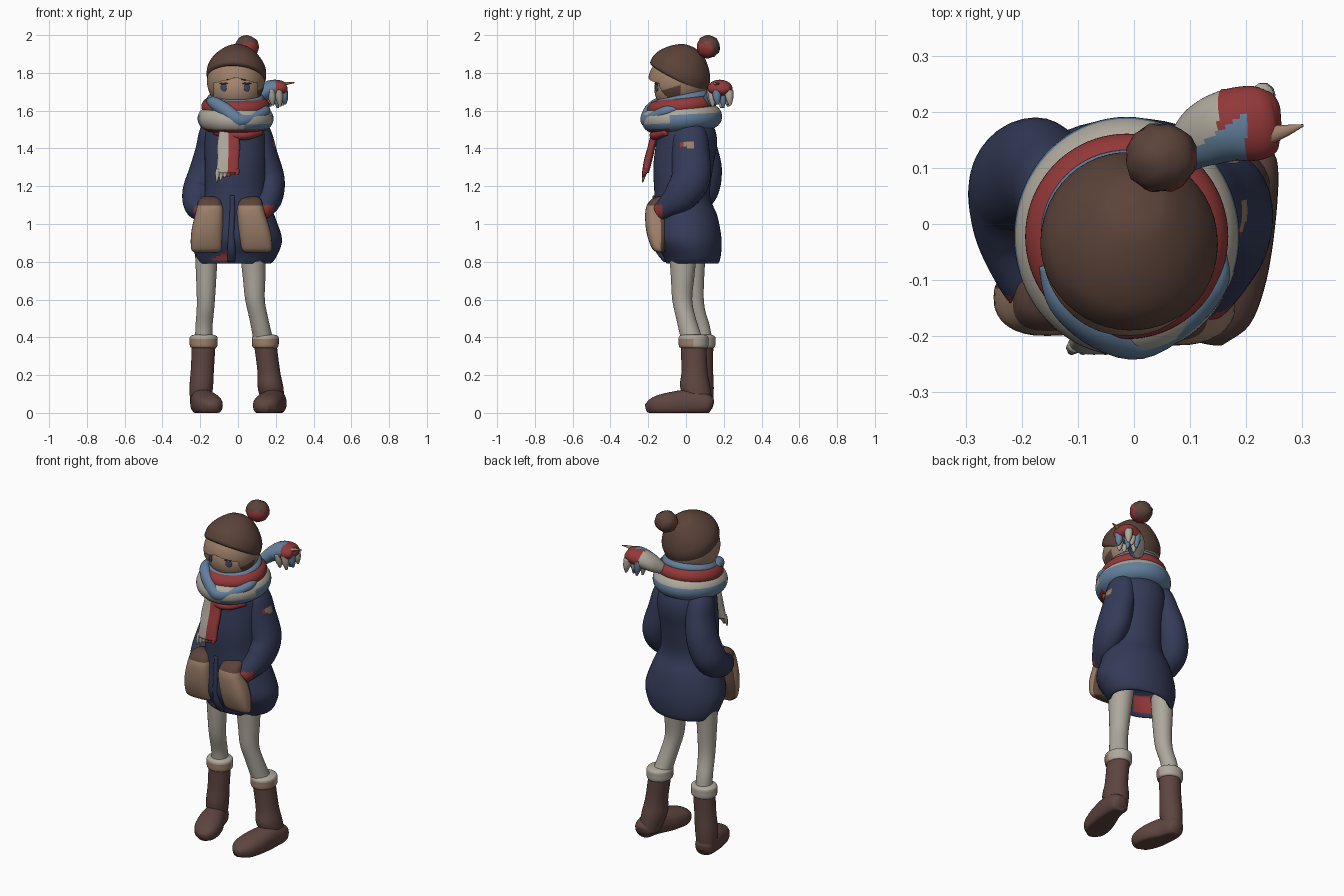
import bpy, bmesh, math, random
from mathutils import Vector, Matrix

random.seed(4)
if "Cube" in bpy.data.objects:
    bpy.data.objects.remove(bpy.data.objects["Cube"], do_unlink=True)


def make_material(name, rgb):
    """Flat colour from 0-255 display values."""
    lin = [((c / 255 + 0.055) / 1.055) ** 2.4 for c in rgb]
    m = bpy.data.materials.new(name)
    m.use_nodes = True
    m.diffuse_color = (*lin, 1)
    m.node_tree.nodes["Principled BSDF"].inputs["Base Color"].default_value = (*lin, 1)
    return m


brown = make_material("dark brown", (91, 67, 57))
boot_brown = make_material("boot brown", (94, 69, 63))
navy = make_material("navy", (52, 59, 88))
cream = make_material("grey cream", (174, 168, 156))
red = make_material("red", (147, 56, 56))
blue = make_material("soft blue", (99, 128, 157))
tan = make_material("tan", (158, 128, 106))
skin = make_material("skin", (165, 133, 111))
eye_blue = make_material("eye blue", (66, 72, 108))


def finish(name, bm, mats, rule=None):
    """Turn a bmesh into a smooth object; rule(centre, normal) picks the material."""
    bmesh.ops.recalc_face_normals(bm, faces=bm.faces)
    for f in bm.faces:
        f.smooth = True
        if rule:
            f.material_index = mats.index(rule(f.calc_center_median(), f.normal))
    me = bpy.data.meshes.new(name)
    bm.to_mesh(me)
    bm.free()
    for m in mats:
        me.materials.append(m)
    ob = bpy.data.objects.new(name, me)
    bpy.context.collection.objects.link(ob)
    return ob


def smooth_path(pts, closed, steps):
    """Catmull-Rom through points that also carry their two radii."""
    n, out = len(pts), []
    get = (lambda i: pts[i % n]) if closed else (lambda i: pts[min(max(i, 0), n - 1)])
    for i in range(n if closed else n - 1):
        for s in range(steps):
            t = s / steps
            out.append([0.5 * (2 * b + (c - a) * t + (2 * a - 5 * b + 4 * c - d) * t * t
                               + (3 * b - a - 3 * c + d) * t ** 3)
                        for a, b, c, d in zip(get(i - 1), get(i), get(i + 1), get(i + 2))])
    return out if closed else out + [list(pts[-1])]


def sweep(name, pts, mats, rule=None, ref="X", flat=False, closed=False,
          square=1.0, sides=32, steps=5):
    """Elliptical rings along a path; flat keeps every ring level."""
    path = smooth_path(pts, closed, steps)
    pos = [Vector(p[:3]) for p in path]
    n = len(pos)
    axis = Vector([float(ref == k) for k in "XYZ"])
    bm, rings = bmesh.new(), []
    for i, p in enumerate(path):
        nxt = pos[(i + 1) % n] if closed else pos[min(i + 1, n - 1)]
        prv = pos[i - 1] if closed else pos[max(i - 1, 0)]
        t = Vector((0, 0, 1)) if flat else (nxt - prv).normalized()
        u = (axis - t * axis.dot(t)).normalized()
        v = t.cross(u)
        ring = []
        for k in range(sides):
            a = 2 * math.pi * k / sides
            c, s = [math.copysign(abs(q) ** square, q) for q in (math.cos(a), math.sin(a))]
            co = pos[i] + u * c * max(p[3], .001) + v * s * max(p[4], .001)
            co.z = max(co.z, 0)
            ring.append(bm.verts.new(co))
        rings.append(ring)
    for i in range(n if closed else n - 1):
        a, b = rings[i], rings[(i + 1) % n]
        for k in range(sides):
            j = (k + 1) % sides
            bm.faces.new((a[k], a[j], b[j], b[k]))
    if not closed:
        bm.faces.new(rings[0])
        bm.faces.new(rings[-1])
    return finish(name, bm, mats if isinstance(mats, list) else [mats], rule)


def ball(name, centre, radii, mats, rule=None, jitter=0, cut=None, detail=4):
    bm = bmesh.new()
    bmesh.ops.create_icosphere(bm, subdivisions=detail, radius=1)
    for v in bm.verts:
        v.co *= 1 + random.uniform(-jitter, jitter)
    bmesh.ops.transform(bm, matrix=Matrix.Translation(centre) @ Matrix.Diagonal((*radii, 1)), verts=bm.verts)
    if cut:
        gone = [f for f in bm.faces if cut(f.calc_center_median())]
        bmesh.ops.delete(bm, geom=gone, context="FACES")
    return finish(name, bm, mats, rule)


# Legs, boots and fur cuffs
def leg_and_boot(side, leg, shaft, foot):
    sweep(side + "_leg", leg, cream, flat=True)
    sweep(side + "_boot_shaft", shaft, boot_brown, flat=True)
    sweep(side + "_boot_foot", foot, boot_brown, square=.85)
    x, y, z, rx, ry = shaft[-1]
    cuff = [(x, y, z + h, rx + r, ry + r) for h, r in
            ((-.02, -.01), (-.01, .008), (.02, .011), (.045, .008), (.055, -.015))]
    sweep(side + "_boot_cuff", cuff, [tan, cream],
          lambda c, n: tan if c.y < y and c.z < z + .03 else cream, flat=True)


leg_and_boot("left",
             [(.077, -.015, .88, .07, .076), (.085, -.018, .72, .06, .062), (.09, -.02, .6, .052, .053),
              (.11, 0, .5, .05, .052), (.14, .04, .36, .053, .06)],
             [(.19, .08, .03, .056, .062), (.173, .05, .13, .068, .08), (.163, .045, .22, .06, .069),
              (.145, .04, .36, .06, .068)],
             [(.207, .142, .04, .02, .02), (.205, .12, .045, .05, .05), (.193, .03, .055, .062, .068),
              (.165, -.08, .045, .074, .065), (.143, -.165, .035, .065, .05), (.135, -.21, .025, .025, .022)])
leg_and_boot("right",
             [(-.167, .04, .88, .062, .066), (-.17, .045, .6, .048, .049), (-.18, .08, .46, .045, .046),
              (-.182, .09, .38, .046, .05)],
             [(-.2, .09, .03, .05, .052), (-.195, .083, .13, .062, .064), (-.188, .085, .24, .061, .058),
              (-.182, .087, .36, .063, .058)],
             [(-.203, .142, .04, .02, .02), (-.2, .12, .045, .05, .05), (-.188, .04, .055, .064, .068),
              (-.16, -.05, .045, .075, .06), (-.14, -.115, .035, .06, .046), (-.135, -.15, .025, .025, .022)])


# Coat: starts inside the hem, rolls outwards and rises to the collar
def coat_rule(c, n):
    inside = .81 < c.z < .9 and math.hypot(c.x + .015, c.y - .03) < .165 and n.z < .1
    return red if inside and c.y < .01 and -.16 < c.x < -.05 else navy


sweep("coat_body",
      [(-.015, .03, .9, .12, .09), (-.015, .032, .82, .165, .11), (-.015, .034, .79, .185, .134),
       (-.01, .032, .83, .215, .152), (-.005, .01, .92, .238, .178), (-.01, .0, 1.04, .205, .167),
       (-.01, -.02, 1.15, .168, .147), (-.01, -.015, 1.3, .165, .158), (-.01, .002, 1.42, .168, .162),
       (-.01, 0, 1.51, .155, .15), (-.01, -.01, 1.6, .1, .1)],
      [navy, red], coat_rule, flat=True, sides=48)


# Sleeves with a little red cuff; the left one carries a small badge
def sleeve_rule(c, n):
    if c.y < -.125 and c.z < 1.1:
        return red
    if 1.405 < c.z < 1.435 and abs(c.y - .005) < .035 and n.x > .6:
        return red if c.y < -.02 else tan
    return navy


sweep("left_sleeve",
      [(.09, .01, 1.54, .05, .06), (.11, .02, 1.47, .07, .09), (.13, .025, 1.37, .078, .1),
       (.163, .025, 1.24, .083, .103), (.165, -.03, 1.15, .074, .09), (.14, -.1, 1.09, .058, .06),
       (.12, -.14, 1.06, .045, .045)],
      [navy, red, tan], sleeve_rule, steps=8)
sweep("right_sleeve",
      [(-.11, .03, 1.54, .05, .06), (-.135, .05, 1.48, .07, .085), (-.148, .075, 1.39, .077, .092),
       (-.175, .09, 1.28, .083, .1), (-.208, .07, 1.17, .086, .095), (-.21, -.01, 1.1, .075, .075),
       (-.185, -.1, 1.07, .055, .055), (-.16, -.13, 1.05, .045, .045)],
      [navy, red, tan], sleeve_rule, steps=8)


# Bulging pockets with brown tops and backs
def pocket(side, bottom_x, mid_x, top_x, y):
    sweep(side + "_pocket",
          [(bottom_x, y + .015, .85, .06, .02), (bottom_x, y, .87, .08, .035),
           (mid_x, y - .005, .96, .084, .06), (top_x, y - .01, 1.07, .072, .06),
           (top_x, y, 1.125, .058, .045), (top_x, y + .015, 1.145, .035, .02)],
          [tan, brown], lambda c, n: brown if c.z > 1.095 or c.y > y + .01 else tan,
          flat=True, square=.72)


pocket("left", .1, .088, .067, -.145)
pocket("right", -.168, -.163, -.15, -.128)
# Front closure ridge
sweep("coat_placket", [(-.035, -.1, .8, .02, .02), (-.035, -.145, .86, .022, .018),
                       (-.035, -.165, .95, .016, .012), (-.03, -.167, 1.06, .014, .012),
                       (-.03, -.166, 1.15, .012, .01)], navy, flat=True)

# Tilted hat axis, head, hair cap with an open face, eyes and brows
up = Vector((.07, .39, .92)).normalized()
brim = Vector((-.01, -.043, 1.778))
head = (-.012, -.03, 1.715)


def hair_cut(c):
    across = abs(c.x + .012)
    face_gap = c.y < -.1 and across < .115 and c.z < 1.775 - across * .25
    return face_gap or (c - brim).dot(up) > .02


ball("face", head, (.138, .138, .13), [skin])
ball("hair", (-.012, -.04, 1.755), (.152, .16, .15), [tan, brown],
     lambda c, n: brown if c.x > .08 and -.125 < c.y < -.03 and c.z < 1.745 + c.y * .3 else tan,
     cut=hair_cut, detail=6)
for side, x in (("right", -.076), ("left", .047)):
    dx = (x - head[0]) / .138
    y = head[1] - .138 * math.sqrt(1 - dx * dx)
    turn = Matrix.Translation((x, y, 1.722)) @ Matrix.Rotation(math.asin(dx), 4, "Z")
    for part, z, radii, mat in (("eye", 0, (.018, .004, .021), eye_blue),
                                ("lash", .022, (.026, .004, .005), brown),
                                ("brow", .043, (.032, .007, .005), brown)):
        ob = ball(side + "_" + part, (0, -.001, z), radii, [mat], detail=3)
        ob.matrix_world = turn

# Knitted hat leaning back to a rounded point, with a pompom
lean = Vector((.02, .92, -.39))
hat = []
for t, r in ((-.01, .14), (-.008, .158), (.008, .168), (.055, .163), (.1, .137), (.14, .098), (.168, .055), (.178, .002)):
    hat.append((*(brim + up * t + lean * t * .09), r * .94, r))
sweep("hat", hat, brown, sides=48)
ball("hat_pompom", (.048, .118, 1.938), (.064, .062, .06), [brown, red],
     lambda c, n: red if n.y < .25 and n.z < .3 else brown, jitter=.05, detail=3)


# Scarf: stacked rolls striped along their length
def roll(name, height, slope, rx, ry, thick, tall, mats, rule=None):
    pts = []
    for k in range(16):
        a = 2 * math.pi * k / 16
        y = -.022 + ry * math.sin(a)
        pts.append((-.013 + rx * math.cos(a), y, height + slope * y, tall, thick))
    sweep(name, pts, mats, rule, ref="Z", closed=True, sides=40)


def lower_rule(c, n):
    if c.y < -.09:
        if n.z < -.75:
            return red
        return blue if c.x > .03 and n.z < -.3 else cream
    return cream if n.z > .25 else blue


roll("scarf_lower_roll", 1.56, .08, .128, .14, .073, .068, [cream, blue, red], lower_rule)
roll("scarf_upper_roll", 1.625, .13, .126, .128, .055, .048, red)
roll("scarf_inner_collar", 1.662, .24, .112, .112, .042, .032, blue)
sweep("scarf_blue_wrap", [(-.15, -.07, 1.65, .02, .02), (-.125, -.135, 1.64, .033, .03),
                          (-.065, -.187, 1.6, .038, .033), (.01, -.208, 1.55, .036, .033),
                          (.09, -.163, 1.57, .03, .03), (.14, -.1, 1.598, .028, .03),
                          (.155, -.05, 1.61, .01, .01)], blue, ref="Z")
sweep("scarf_red_underside", [(-.12, -.1, 1.49, .02, .02), (-.04, -.155, 1.475, .025, .03),
                              (.04, -.155, 1.47, .025, .03), (.12, -.1, 1.49, .02, .02)], red, ref="Z")

# Hanging scarf end in front, with a ragged fringe
sweep("scarf_front_end", [(-.05, -.165, 1.49, .05, .02), (-.05, -.18, 1.42, .06, .02),
                          (-.052, -.2, 1.34, .058, .022), (-.055, -.215, 1.27, .062, .018)],
      [cream, red], lambda c, n: cream if c.x < -.05 else red, flat=True, square=.7)
for k in range(6):
    x = -.105 + k * .02
    drop = 1.225 + .008 * k + random.uniform(-.008, .008)
    sweep("front_fringe", [(x, -.215, 1.29, .014, .014), (x - .004, -.222, 1.26, .012, .011),
                           (x - .008, -.23, drop, .003, .003)], cream if k < 3 else red, flat=True, sides=8)


# Flying scarf end behind the left shoulder
def tail_rule(c, n):
    if c.x < .2 and c.y < .13 + (c.x - .1) * .7:
        return blue
    if c.x < .15 or c.z < 1.68:
        return cream
    return red


sweep("scarf_back_end", [(.08, .12, 1.65, .035, .03), (.12, .155, 1.685, .056, .042),
                         (.17, .176, 1.71, .064, .05), (.22, .18, 1.718, .066, .044),
                         (.25, .185, 1.715, .05, .028), (.262, .186, 1.715, .02, .01)],
      [cream, blue, red], tail_rule, ref="Y", steps=10, sides=48)
for k in range(8):
    x, y = .15 + .013 * k, .18 + .05 * math.sin(k * 2.3)
    sweep("back_fringe", [(x, y, 1.71, .022, .024), (x + .004, y + .003, 1.665, .02, .021),
                          (x + .008, y + .006, 1.615 + .006 * (k % 4), .006, .006)],
          blue if k % 3 == 1 else cream, flat=True, sides=10)
sweep("back_spike", [(.22, .155, 1.735, .022, .014), (.265, .165, 1.745, .012, .007),
                     (.302, .176, 1.748, .002, .002)], tan, ref="Y", sides=8)
